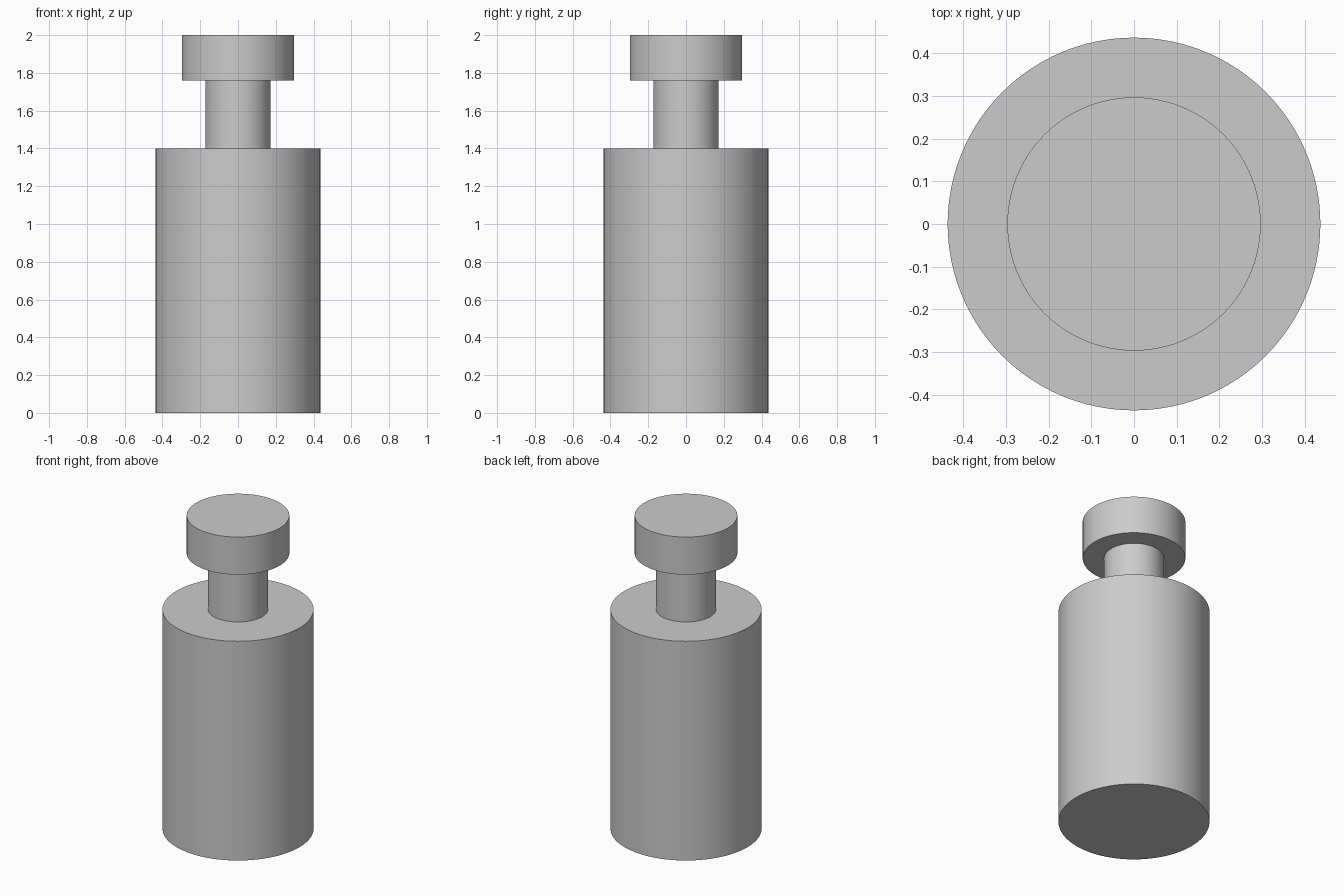
import bpy
import math

cube = bpy.data.objects.get("Cube")
if cube:
    bpy.data.objects.remove(cube, do_unlink=True)

# Single plain grey material
GREY = (0.6, 0.6, 0.6, 1.0)
grey = bpy.data.materials.new("plain_grey")
grey.use_nodes = True
grey.diffuse_color = GREY
grey.node_tree.nodes["Principled BSDF"].inputs["Base Color"].default_value = GREY


def cylinder(name, radius, bottom, top):
    """Upright smooth cylinder with crisp rims."""
    bpy.ops.mesh.primitive_cylinder_add(
        vertices=96, radius=radius, depth=top - bottom,
        location=(0, 0, (bottom + top) / 2))
    part = bpy.context.object
    part.name = name
    part.data.materials.append(grey)
    bpy.ops.object.shade_smooth_by_angle(angle=math.radians(30))
    return part


# Wide body, narrow neck and flat cap
cylinder("body", 0.437, 0, 1.4)
cylinder("neck", 0.173, 1.4, 1.76)
cylinder("cap", 0.297, 1.76, 2)
